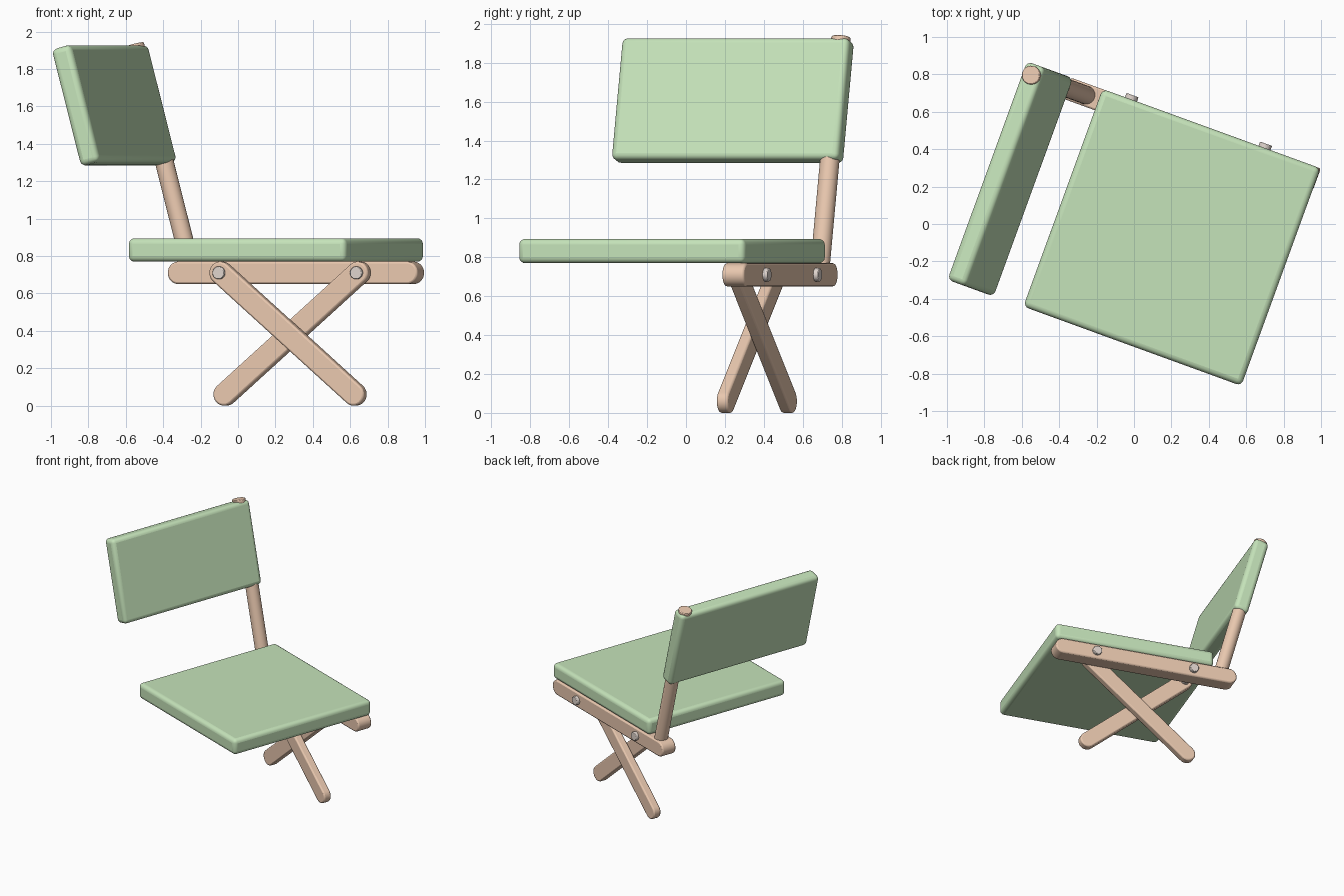
import bpy, bmesh
from math import pi, radians, cos, sin, atan2, hypot
from mathutils import Matrix, Vector

if "Cube" in bpy.data.objects:
    bpy.data.objects.remove(bpy.data.objects["Cube"])

# Whole chair is modelled square, then turned about z
TURN = Matrix.Rotation(radians(-20), 4, 'Z')


def material(name, rgb):
    m = bpy.data.materials.new(name)
    m.diffuse_color = (*rgb, 1)
    m.use_nodes = True
    m.node_tree.nodes["Principled BSDF"].inputs["Base Color"].default_value = m.diffuse_color
    return m


GREEN = material("green_cushion", (0.56, 0.77, 0.49))
WOOD = material("wood", (0.82, 0.58, 0.43))
STEEL = material("bolt_metal", (0.74, 0.66, 0.61))


def finish(name, bm, mat, place, bevel=0.0, segments=3):
    bmesh.ops.recalc_face_normals(bm, faces=bm.faces)
    mesh = bpy.data.meshes.new(name)
    bm.to_mesh(mesh)
    bm.free()
    mesh.materials.append(mat)
    ob = bpy.data.objects.new(name, mesh)
    bpy.context.collection.objects.link(ob)
    ob.matrix_world = TURN @ place
    if bevel:
        mod = ob.modifiers.new("Bevel", 'BEVEL')
        mod.width, mod.segments = bevel, segments
        mod.limit_method, mod.angle_limit = 'ANGLE', radians(40)
    bpy.ops.object.select_all(action='DESELECT')
    ob.select_set(True)
    bpy.context.view_layer.objects.active = ob
    bpy.ops.object.shade_smooth_by_angle(angle=radians(35))
    return ob


def cushion(name, size, place):
    bm = bmesh.new()
    bmesh.ops.create_cube(bm, size=1, matrix=Matrix.Diagonal((*size, 1)))
    finish(name, bm, GREEN, place, 0.03, 4)


def slat(name, a, b, y0, y1, r=0.06):
    """Round-ended board between two (x, z) points, y0 to y1 deep."""
    ang, length = atan2(b[1] - a[1], b[0] - a[0]), hypot(b[0] - a[0], b[1] - a[1])
    n, bm, pts = 16, bmesh.new(), []
    for cx, start in ((length, -pi / 2), (0, pi / 2)):
        pts += [(cx + r * cos(start + pi * i / n), r * sin(start + pi * i / n))
                for i in range(n + 1)]
    face = bm.faces.new([bm.verts.new((x, 0, z)) for x, z in pts])
    ext = bmesh.ops.extrude_face_region(bm, geom=[face])
    bmesh.ops.translate(bm, vec=(0, y1 - y0, 0),
                        verts=[v for v in ext['geom'] if isinstance(v, bmesh.types.BMVert)])
    place = Matrix.Translation((a[0], y0, a[1])) @ Matrix.Rotation(-ang, 4, 'Y')
    finish(name, bm, WOOD, place, 0.01, 2)


def rod(name, a, b, r, mat, bevel):
    a, b = Vector(a), Vector(b)
    bm = bmesh.new()
    bmesh.ops.create_cone(bm, cap_ends=True, segments=32, radius1=r, radius2=r,
                          depth=(b - a).length)
    rot = (b - a).to_track_quat('Z', 'Y').to_matrix().to_4x4()
    finish(name, bm, mat, Matrix.Translation((a + b) / 2) @ rot, bevel, 2)


# Seat and reclined backrest
cushion("seat", (1.24, 1.238, 0.125), Matrix.Translation((0.215, 0.002, 0.832)))
LEAN = radians(-15)
back = Matrix.Translation((-0.704, 0, 1.605)) @ Matrix.Rotation(LEAN, 4, 'Y')
cushion("backrest", (0.112, 1.242, 0.647), back)

# Post running through the backrest into the rail
rod("back_post", back @ Vector((0, 0.56, -0.94)), back @ Vector((0, 0.56, 0.338)),
    0.05, WOOD, 0.005)

# Side rail under the seat and crossed legs
X0, X1, TOP, FOOT = -0.243, 0.517, 0.71, 0.06
slat("side_rail", (-0.525, TOP), (0.777, TOP), 0.50, 0.62)
slat("inner_leg", (X0, TOP), (X1, FOOT), 0.375, 0.437)
slat("outer_leg", (X1, TOP), (X0, FOOT), 0.438, 0.50)

# Pivot bolts
rod("rear_bolt", (X0, 0.357, TOP), (X0, 0.645, TOP), 0.034, STEEL, 0.004)
rod("front_bolt", (X1, 0.42, TOP), (X1, 0.645, TOP), 0.034, STEEL, 0.004)
